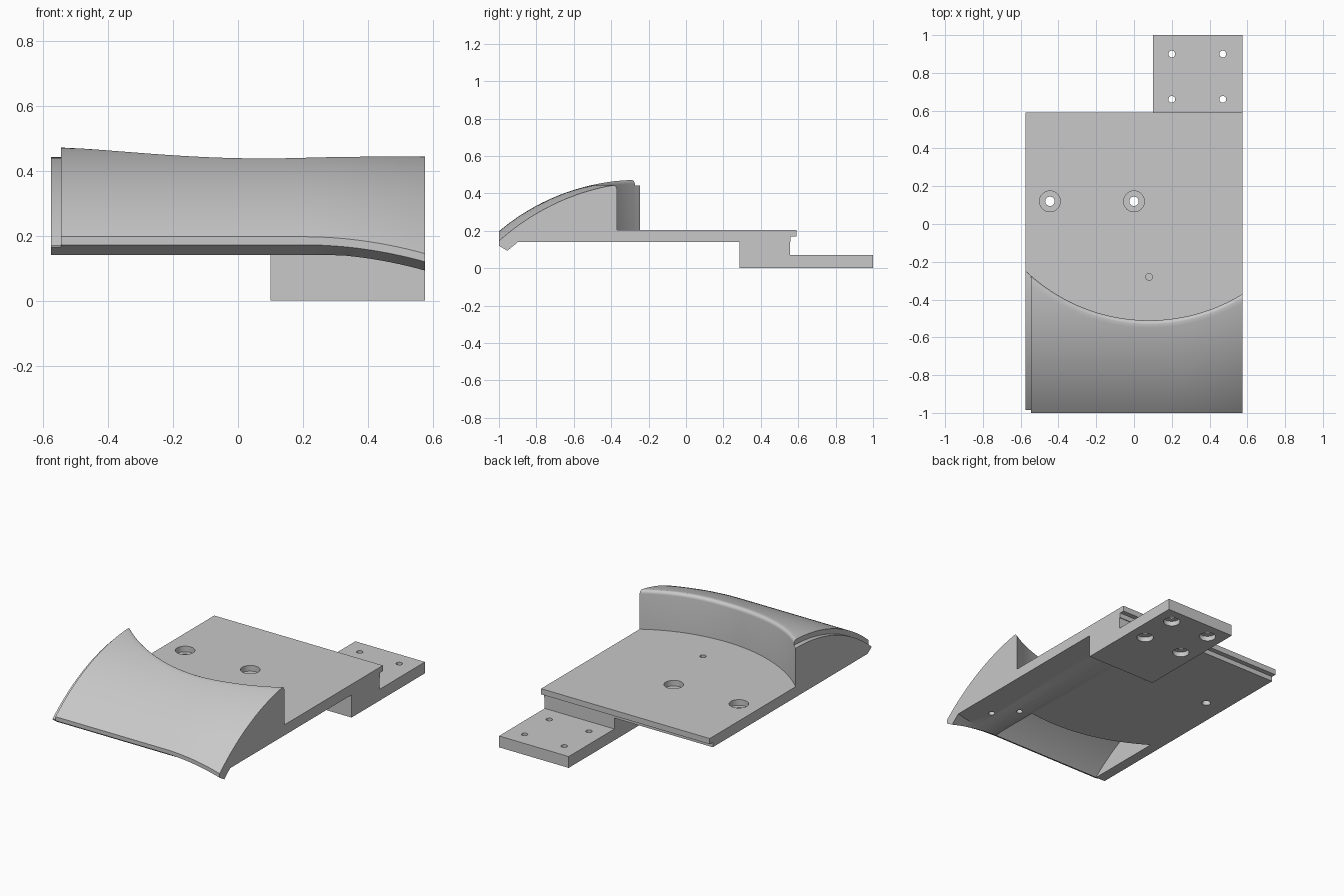
import bpy, bmesh, math

if "Cube" in bpy.data.objects:
    bpy.data.objects.remove(bpy.data.objects["Cube"], do_unlink=True)

grey = bpy.data.materials.new("plain_grey")
grey.use_nodes = True
grey.diffuse_color = (0.58, 0.58, 0.58, 1)
grey.node_tree.nodes["Principled BSDF"].inputs["Base Color"].default_value = (0.58, 0.58, 0.58, 1)

HALF = 0.575                    # half width of the plate
AXIS_Y, AXIS_Z = -0.25, -0.688  # axis of the curved cover
WALL_X, WALL_Y = 0.08, 0.435    # centre of the curved back wall in plan


def loft(name, rings):
    """Closed solid skinned through equal-length rings of points."""
    bm = bmesh.new()
    loops = [[bm.verts.new(p) for p in ring] for ring in rings]
    n = len(loops[0])
    for a, b in zip(loops, loops[1:]):
        for i in range(n):
            j = (i + 1) % n
            bm.faces.new((a[i], a[j], b[j], b[i]))
    bm.faces.new(loops[0])
    bm.faces.new(loops[-1])
    bmesh.ops.remove_doubles(bm, verts=bm.verts, dist=0.0001)
    bmesh.ops.recalc_face_normals(bm, faces=bm.faces)
    mesh = bpy.data.meshes.new(name)
    bm.to_mesh(mesh)
    bm.free()
    mesh.materials.append(grey)
    obj = bpy.data.objects.new(name, mesh)
    bpy.context.collection.objects.link(obj)
    return obj


def activate(obj):
    bpy.ops.object.select_all(action='DESELECT')
    obj.select_set(True)
    bpy.context.view_layer.objects.active = obj


def cut(obj, cutter):
    cutter.hide_render = True
    mod = obj.modifiers.new("cut", 'BOOLEAN')
    mod.operation = 'DIFFERENCE'
    mod.solver = 'EXACT'
    mod.object = cutter
    activate(obj)
    bpy.ops.object.modifier_apply(modifier=mod.name)
    bpy.data.objects.remove(cutter, do_unlink=True)


def hole(x, y, steps):
    """Stepped round cutter from (radius, height) pairs."""
    turn = [math.tau * i / 32 for i in range(32)]
    return loft("hole_cutter", [[(x + r * math.cos(t), y + r * math.sin(t), z) for t in turn]
                                for r, z in steps])


def dip(x):
    return 0.052 * (max(0, x - 0.2) / 0.375) ** 2


def arc_z(y, radius):
    return AXIS_Z + math.sqrt(radius ** 2 - (y - AXIS_Y) ** 2)


def wall_y(x, radius):
    return WALL_Y - math.sqrt(radius ** 2 - (x - WALL_X) ** 2)


def section(x, radius=1.16, start=-1.0, fillet=0.02, lip=0.025):
    """Side section: curved cover, wall, plate, rear lip, front tip."""
    d, yw = dip(x), wall_y(x, 0.945)

    def top(y):
        return arc_z(y, radius) - d * (1 - (y + 1) * 1.0)

    ys = [start + (yw - fillet - start) * i / 24 for i in range(25)]
    pts = [(y, top(y)) for y in ys]
    cy, cz = ys[-1], pts[-1][1] - fillet
    for i in range(1, 6):
        a = math.pi / 2 * (1 - i / 5)
        pts.append((cy + fillet * math.cos(a), cz + fillet * math.sin(a)))
    pts += [(yw, 0.205), (0.59, 0.205), (0.59, 0.17), (0.56, 0.17), (0.56, 0.14),
            (-0.95 + d, 0.14), (-0.955, 0.145 - d), (start, pts[0][1] - lip)]
    return [(x, y, z) for y, z in pts]


# Main body with a recessed strip along one end
step_x = -0.545
rings = [section(x, 1.13, -0.985, 0.002, 0.005) for x in (-HALF, step_x)]
rings += [section(step_x + (HALF - step_x) * i / 32) for i in range(33)]
body = loft("curved_cover_and_plate", rings)


# Hollow under the cover
def hollow_section(x):
    inner, yi, y0 = 1.085, wall_y(x, 1.07), -0.963
    ys = [y0 + (yi - y0) * i / 16 for i in range(17)]
    return [(x, y, arc_z(y, inner)) for y in ys] + [(x, yi, 0.12), (x, y0, 0.12)]


cut(body, loft("hollow_cutter", [hollow_section(-0.51 + 0.76 * i / 20) for i in range(21)]))

# Counterbored holes and blind pin hole in the plate
for x in (-0.445, 0.0):
    cut(body, hole(x, 0.12, [(0.025, 0.1), (0.025, 0.17), (0.055, 0.17), (0.055, 0.25)]))
cut(body, hole(0.08, -0.28, [(0.018, 0.165), (0.018, 0.25)]))

# Blind screw holes under the solid corner
for x, y in ((0.43, -0.77), (0.32, -0.65)):
    cut(body, hole(x, y, [(0.018, 0.1), (0.018, 0.19)]))

# Stepped mounting tab
profile = [(0.285, 0), (1, 0), (1, 0.07), (0.555, 0.07), (0.555, 0.14), (0.285, 0.14)]
tab = loft("mounting_tab", [[(x, y, z) for y, z in profile] for x in (0.1, HALF)])
for x in (0.2, 0.47):
    for y in (0.66, 0.9):
        cut(tab, hole(x, y, [(0.048, -0.05), (0.048, 0.03), (0.018, 0.03), (0.018, 0.1)]))

for obj in (body, tab):
    activate(obj)
    bpy.ops.object.shade_smooth_by_angle(angle=math.radians(30))
